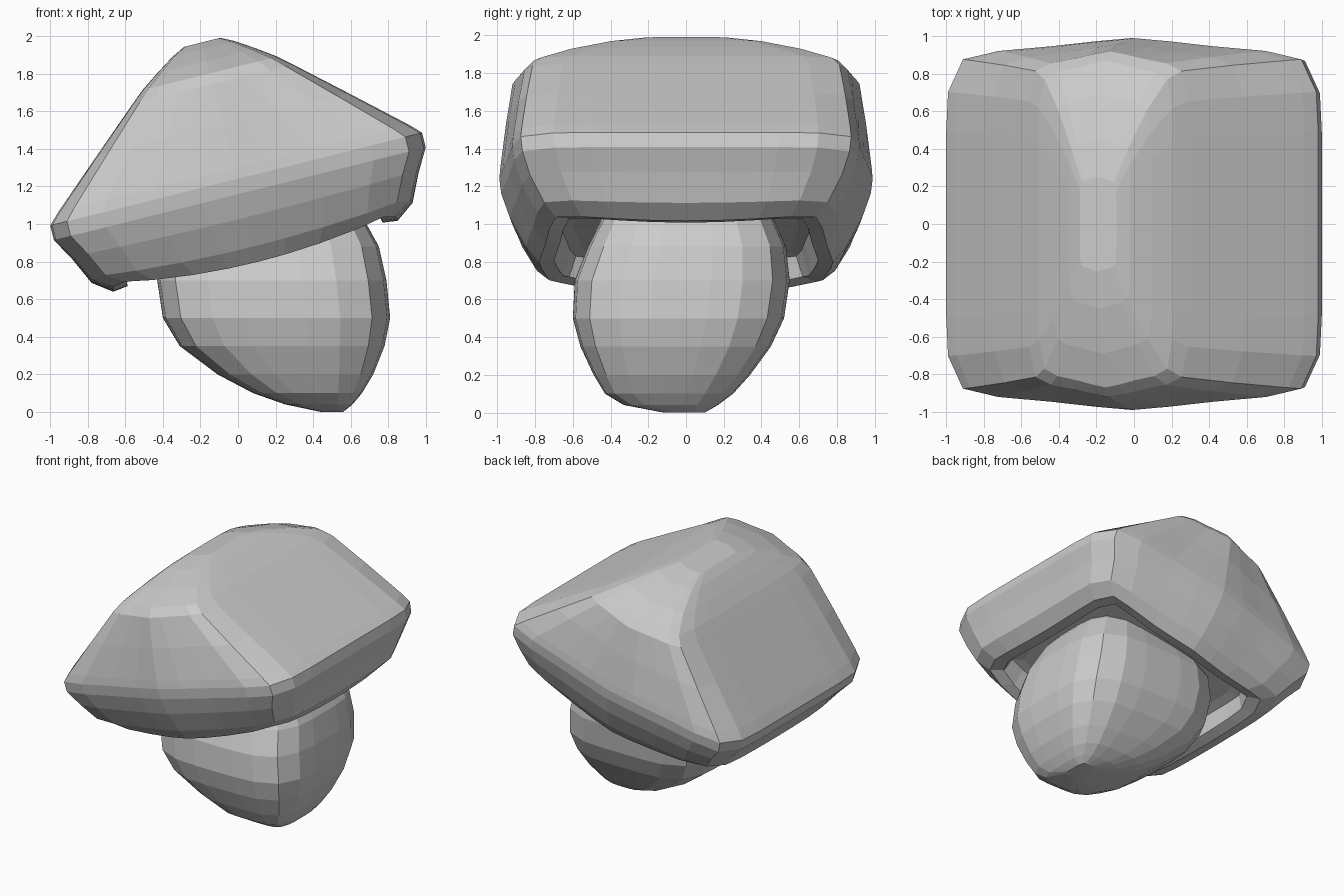
import bpy, math
from mathutils import Vector

if "Cube" in bpy.data.objects:
    bpy.data.objects.remove(bpy.data.objects["Cube"])


def loft(name, rings):
    """Skin a list of equal-length closed rings and cap both ends."""
    n = len(rings[0])
    verts = [p for r in rings for p in r]
    faces = [tuple(reversed(range(n)))]
    for k in range(len(rings) - 1):
        for i in range(n):
            j = (i + 1) % n
            faces.append((k * n + i, k * n + j, (k + 1) * n + j, (k + 1) * n + i))
    faces.append(tuple(range((len(rings) - 1) * n, len(rings) * n)))
    mesh = bpy.data.meshes.new(name)
    mesh.from_pydata(verts, [], faces)
    mesh.update()
    obj = bpy.data.objects.new(name, mesh)
    bpy.context.collection.objects.link(obj)
    return obj


# Boxy plan outline of the cap: one quarter, mirrored to a full loop
quarter = [(1, 0), (1, .25), (1, .5), (.99, .71), (.91, .885), (.72, .93),
           (.44, .955), (.2, .982), (0, 1)]
half = quarter + [(-u, v) for u, v in reversed(quarter[:-1])]
outline = half + [(u, -v) for u, v in reversed(half[1:-1])]

# Cap: tilted local frame, rings from the hollow underside up to the crown
tilt = math.radians(14)
u_axis = Vector((math.cos(tilt), 0, math.sin(tilt)))
n_axis = Vector((-math.sin(tilt), 0, math.cos(tilt)))
centre = Vector((0, 0, 1.2))


def cap_ring(n, a, b, sag=0):
    """Ring at height n; the middle of every edge hangs down by sag."""
    pts = []
    for u, v in outline:
        t = min(abs(u), abs(v))
        drop = sag * (1 - t * t) * (1 if abs(v) > abs(u) else .6)
        pts.append(centre + u_axis * (a * u) + Vector((0, b * v, 0)) + n_axis * (n - drop))
    return pts


cap_levels = [
    (-.22, .60, .60, 0), (-.23, .67, .66, 0), (-.325, .70, .70, .08),
    (-.335, .78, .78, .08), (-.28, .88, .85, .05), (-.15, .95, .935, .02),
    (-.04, 1.02, .98, 0), (.04, 1.02, .99, 0), (.10, .96, .985, 0),
    (.34, .69, .955, 0), (.56, .44, .92, 0), (.62, .37, .87, 0),
    (.69, .27, .69, 0), (.755, .17, .45, 0), (.79, .10, .25, 0),
]
loft("mushroom_cap", [cap_ring(*lv) for lv in cap_levels])

# Stem: leaning bulb, each level gives z, x range and y range
stem_levels = [
    (.0, .44, .56, -.12, .10), (.04, .25, .61, -.33, .17), (.10, .08, .66, -.43, .25),
    (.20, -.11, .72, -.49, .34), (.35, -.31, .78, -.56, .45), (.50, -.40, .81, -.60, .52),
    (.70, -.43, .79, -.59, .55), (.88, -.41, .75, -.52, .53), (1.08, -.33, .64, -.42, .44),
    (1.25, -.2, .5, -.28, .30),
]


def stem_ring(z, x0, x1, y0, y1, power=4, count=24):
    pts = []
    for i in range(count):
        t = 2 * math.pi * i / count
        c, s = math.cos(t), math.sin(t)
        r = (abs(c) ** power + abs(s) ** power) ** (-1 / power)
        pts.append(Vector(((x0 + x1) / 2 + r * c * (x1 - x0) / 2,
                           (y0 + y1) / 2 + r * s * (y1 - y0) / 2, z)))
    return pts


loft("mushroom_stem", [stem_ring(*lv) for lv in stem_levels])
